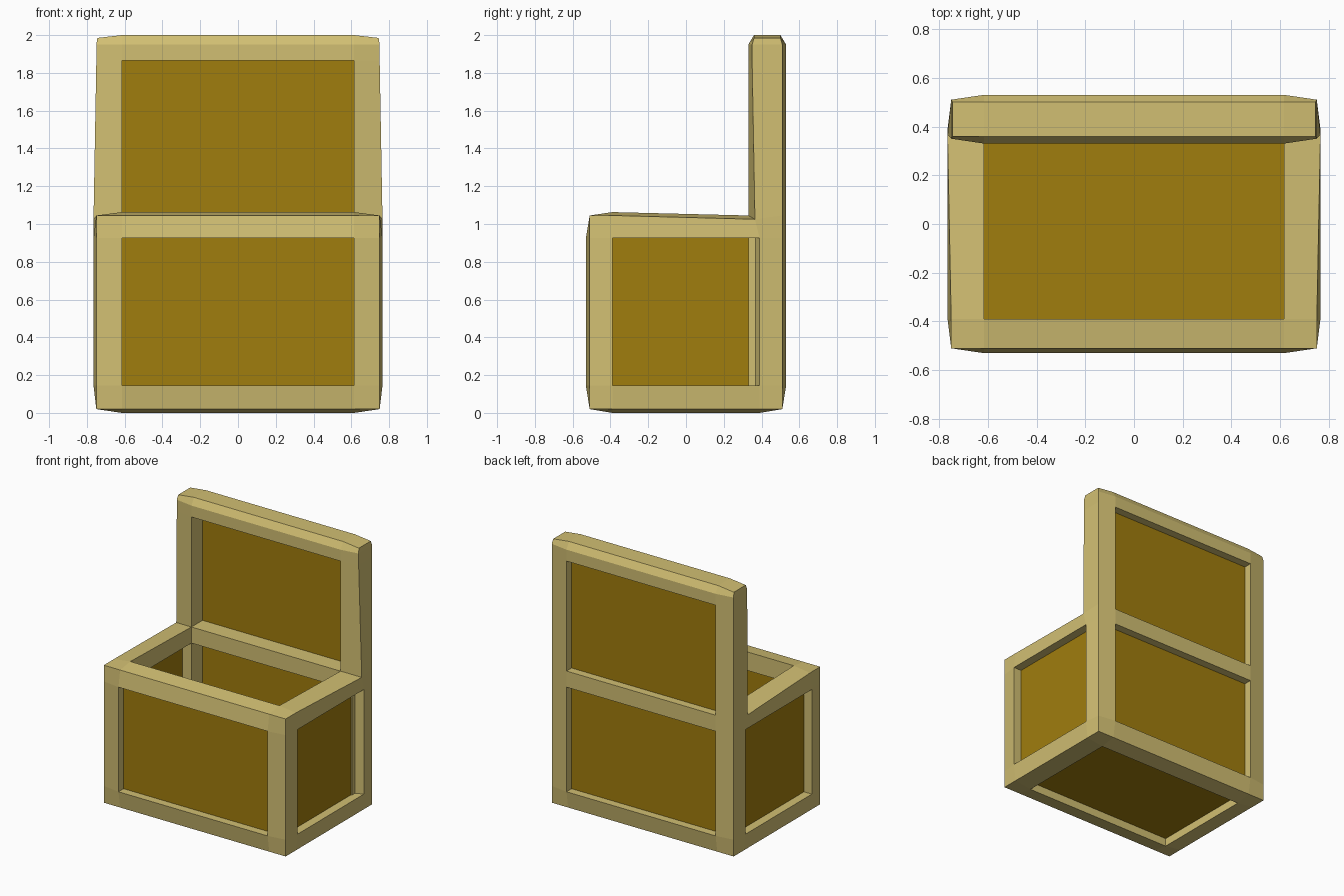
import bpy
import bmesh
from mathutils import Vector

if "Cube" in bpy.data.objects:
    bpy.data.objects.remove(bpy.data.objects["Cube"], do_unlink=True)


def make_material(name, color):
    mat = bpy.data.materials.new(name)
    mat.use_nodes = True
    mat.diffuse_color = color
    mat.node_tree.nodes["Principled BSDF"].inputs["Base Color"].default_value = color
    return mat


PALE = make_material("pale wood", (0.64, 0.52, 0.17, 1))
BROWN = make_material("golden brown wood", (0.352, 0.205, 0.004, 1))


def add_object(name, bm, mat):
    bmesh.ops.recalc_face_normals(bm, faces=bm.faces)
    mesh = bpy.data.meshes.new(name)
    bm.to_mesh(mesh)
    bm.free()
    mesh.materials.append(mat)
    obj = bpy.data.objects.new(name, mesh)
    bpy.context.collection.objects.link(obj)
    return obj


def add_box(name, low, high, mat):
    low, high = Vector(low), Vector(high)
    bm = bmesh.new()
    bmesh.ops.create_cube(bm, size=1)
    for v in bm.verts:
        v.co = (low + high) / 2 + v.co * (high - low)
    return add_object(name, bm, mat)


# Beam lattice: grid lines of the frame along each axis
XS = [-0.75, -0.615, 0.615, 0.75]
YS = [-0.51, -0.39, 0.39, 0.51]
ZS = [0.02, 0.145, 0.925, 1.045, 1.865, 1.95, 1.985]
BACK_FRONT = 0.33


def is_beam(a, b, c):
    """True where a lattice cell belongs to a beam."""
    if not (0 <= a <= 2 and 0 <= b <= 2 and 0 <= c <= 5):
        return False
    if c > 2 and b != 2:
        return False
    return (a != 1) + (b != 1) + (c not in (1, 3)) >= 2


def lattice_point(i, j, k):
    """Grid corner, with the opening rims bulging outward."""
    x, y, z = XS[i], YS[j], ZS[k]
    outer_x = i in (0, 3)
    outer_y = j in (0, 3)
    outer_z = k in (0, 6) or (k == 3 and j < 2)
    if j == 2 and (k >= 3 or (k > 0 and not outer_x)):
        outer_y = k >= 4
        y = BACK_FRONT
        if outer_x:
            y += 0.035 if k == 3 else 0.02
    elif outer_y and not outer_x and not outer_z:
        y += 0.02 if j else -0.02
    if outer_x and not outer_y and not outer_z:
        x *= 1.02
    if outer_z and not outer_x and not outer_y:
        z += -0.02 if k == 0 else 0.018
    if k == 3 and j == 2 and outer_x:
        z -= 0.02
    # Narrowed crest of the backrest
    if k == 6:
        y = 0.36 if j == 2 else 0.50
        z = 1.985 if outer_x else 2.0
        x = x * 0.993 if outer_x else x
    return x, y, z


# Frame of beams
bm = bmesh.new()
corners = {}


def corner(key):
    if key not in corners:
        corners[key] = bm.verts.new(lattice_point(*key))
    return corners[key]


RING = [(0, 0), (1, 0), (1, 1), (0, 1)]
for a in range(3):
    for b in range(3):
        for c in range(6):
            if not is_beam(a, b, c):
                continue
            for axis in range(3):
                for side in (0, 1):
                    neighbour = [a, b, c]
                    neighbour[axis] += 2 * side - 1
                    if is_beam(*neighbour):
                        continue
                    quad = []
                    for u, w in RING:
                        key = [a, b, c]
                        key[axis] += side
                        key[(axis + 1) % 3] += u
                        key[(axis + 2) % 3] += w
                        quad.append(corner(tuple(key)))
                    bm.faces.new(quad)
add_object("frame", bm, PALE)

# Thin panels set into the openings
T = 0.01
add_box("bottom_panel", (-0.65, -0.43, 0.06), (0.65, 0.43, 0.06 + T), BROWN)
add_box("front_panel", (-0.65, -0.47, 0.1), (0.65, -0.47 + T, 0.97), BROWN)
add_box("lower_back_panel", (-0.65, 0.47 - T, 0.1), (0.65, 0.47, 0.97), BROWN)
add_box("upper_back_panel", (-0.65, 0.47 - T, 1.0), (0.65, 0.47, 1.9), BROWN)

# Side panels and the inner posts behind the side openings
for side, name in ((1, "left"), (-1, "right")):
    xs = sorted((side * 0.70, side * (0.70 - T)))
    add_box(name + "_panel", (xs[0], -0.43, 0.1), (xs[1], 0.40, 0.97), BROWN)
    xs = sorted((side * 0.62, side * 0.708))
    add_box(name + "_inner_post", (xs[0], BACK_FRONT, 0.1), (xs[1], 0.42, 0.96), PALE)
